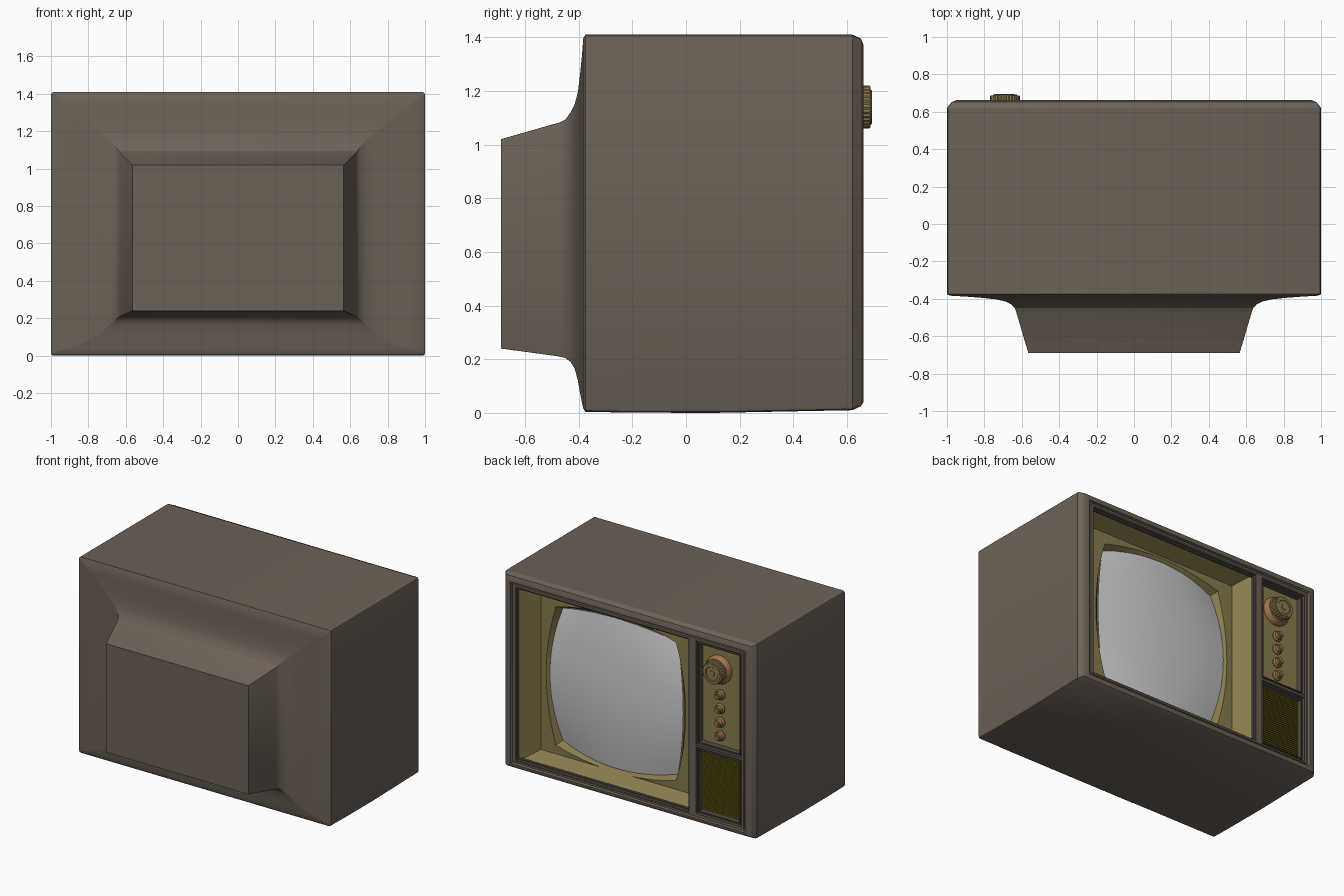
import bpy, bmesh, math

if "Cube" in bpy.data.objects:
    bpy.data.objects.remove(bpy.data.objects["Cube"])


def material(name, rgb):
    m = bpy.data.materials.new(name)
    m.diffuse_color = (*rgb, 1)
    m.use_nodes = True
    m.node_tree.nodes["Principled BSDF"].inputs["Base Color"].default_value = m.diffuse_color
    return m


BROWN = material("brown_case", (0.15, 0.12, 0.095))
DARK = material("dark_trim", (0.085, 0.07, 0.058))
GOLD = material("gold_trim", (0.25, 0.2, 0.075))
OLIVE = material("olive_grille", (0.17, 0.14, 0.01))
COPPER = material("copper_knob", (0.36, 0.19, 0.08))


def finish(name, bm, mat=None, closed=True, smooth=None):
    if closed:
        bmesh.ops.recalc_face_normals(bm, faces=bm.faces)
    else:  # open surfaces look towards +y
        bm.normal_update()
        if sum(f.normal.y * f.calc_area() for f in bm.faces) < 0:
            bmesh.ops.reverse_faces(bm, faces=bm.faces)
    me = bpy.data.meshes.new(name)
    bm.to_mesh(me)
    bm.free()
    ob = bpy.data.objects.new(name, me)
    bpy.context.collection.objects.link(ob)
    if mat:
        me.materials.append(mat)
    if smooth:
        bpy.ops.object.select_all(action='DESELECT')
        ob.select_set(True)
        bpy.context.view_layer.objects.active = ob
        bpy.ops.object.shade_smooth_by_angle(angle=math.radians(smooth))
    return ob


def loft(name, rings, mat, caps=True, smooth=None):
    bm = bmesh.new()
    vs = [[bm.verts.new(p) for p in r] for r in rings]
    n = len(vs[0])
    for a, b in zip(vs, vs[1:]):
        for i in range(n):
            j = (i + 1) % n
            bm.faces.new((a[i], a[j], b[j], b[i]))
    if caps:
        bm.faces.new(vs[0])
        bm.faces.new(vs[-1])
    return finish(name, bm, mat, caps, smooth)


def rect(y, x0, x1, z0, z1, r=0.0):
    """Rectangle at depth y, with small rounded corners if r > 0."""
    pts = []
    for k, (cx, cz) in enumerate(((x1 - r, z1 - r), (x0 + r, z1 - r), (x0 + r, z0 + r), (x1 - r, z0 + r))):
        for a in ((0, 45, 90) if r else (0,)):
            t = math.radians(a + 90 * k)
            pts.append((cx + r * math.cos(t), y, cz + r * math.sin(t)))
    return pts


def box(name, x0, x1, y0, y1, z0, z1, mat):
    return loft(name, [rect(y0, x0, x1, z0, z1), rect(y1, x0, x1, z0, z1)], mat)


def frame(name, x0, x1, z0, z1, mat, steps):
    """Stepped moulding; each step is (y, inset)."""
    return loft(name, [rect(y, x0 + i, x1 - i, z0 + i, z1 - i) for y, i in steps], mat, False)


def lathe(name, x, z, profile, mat, n=32, flute=0.0):
    rings = []
    for r, y in profile:
        rings.append([(x + (r - flute * (i % 2)) * math.cos(2 * math.pi * i / n), y,
                       z + (r - flute * (i % 2)) * math.sin(2 * math.pi * i / n)) for i in range(n)])
    return loft(name, rings, mat, True, None if flute else 35)


# cabinet: picture-tube housing, flared back, box and front lip: (y, half x, z low, z high, corner)
shell = [(-0.69, .565, .24, 1.02, .001), (-0.47, .63, .21, 1.083, .001), (-0.45, .637, .205, 1.093, .001),
         (-0.43, .655, .19, 1.12, .001), (-0.415, .685, .165, 1.15, .001), (-0.403, .735, .12, 1.195, .002),
         (-0.395, .81, .075, 1.26, .002), (-0.388, .9, .04, 1.33, .004), (-0.383, .985, .017, 1.395, .01),
         (-0.375, 1.0, .004, 1.41, .015), (-0.2, 1.0, .001, 1.41, .015), (.1, 1.0, 0, 1.41, .015),
         (.62, 1.0, .01, 1.41, .015), (.652, .975, .025, 1.395, .01), (.662, .95, .04, 1.37, .005),
         (.662, .932, .052, 1.355, .003), (.645, .928, .056, 1.351, .003), (.645, .915, .066, 1.34, .003),
         (.652, .912, .069, 1.336, .003), (.652, .9, .077, 1.326, .003), (.4, .9, .077, 1.326, .003)]
loft("cabinet", [rect(y, -hx, hx, z0, z1, r) for y, hx, z0, z1, r in shell], BROWN, smooth=25)

# screen glass: bulged barrel outline
CX, CZ = 0.198, 0.69


def barrel(s, t, k=1.0, y=None):
    depth = 0.55 - 0.045 * (s * s + t * t)
    return (CX + k * (.457 + .073 * (1 - t * t)) * s, depth if y is None else y,
            CZ + k * (.475 + .065 * (1 - s * s)) * t)


N = 10
g = [2 * i / N - 1 for i in range(N + 1)]
bm = bmesh.new()
grid = [[bm.verts.new(barrel(s, t)) for t in g] for s in g]
for i in range(N):
    for j in range(N):
        bm.faces.new((grid[i][j], grid[i + 1][j], grid[i + 1][j + 1], grid[i][j + 1]))
finish("screen", bm, None, False, 5)

# screen surround: slanted gold walls, mask plate and rim round the glass
edge = ([(s, -1) for s in g[:-1]] + [(1, t) for t in g[:-1]]
        + [(-s, 1) for s in g[:-1]] + [(-1, -t) for t in g[:-1]])


def wall(y, x0, x1, z0, z1):
    return [((x0 + x1) / 2 + (x1 - x0) / 2 * s, y, (z0 + z1) / 2 + (z1 - z0) / 2 * t) for s, t in edge]


loft("screen_surround", [wall(.64, -.475, .88, .075, 1.328), wall(.51, -.40, .795, .13, 1.27),
                         [barrel(s, t, 1.045, .512) for s, t in edge],
                         [(x, y - .012, z) for x, y, z in (barrel(s, t, 1.0) for s, t in edge)]],
     GOLD, False, 25)
frame("screen_frame", -.49, .902, .072, 1.33, DARK, [(.655, 0), (.655, .01), (.64, .013), (.64, .022), (.625, .024)])

# divider and control column mouldings
box("divider", -.535, -.485, .42, .652, .07, 1.33, BROWN)
steps = [(.652, 0), (.652, .01), (.635, .013), (.635, .022), (.643, .025), (.643, .03), (.59, .033)]
frame("control_frame", -.905, -.525, .565, 1.33, DARK, steps)
frame("speaker_frame", -.905, -.525, .07, .565, DARK, steps)
box("control_plate", -.877, -.553, .5, .605, .593, 1.302, GOLD)

# speaker grille: backing with fine slats
box("speaker_panel", -.877, -.553, .5, .605, .098, .537, OLIVE)
for i in range(28):
    z = .103 + i * .0154
    box(f"speaker_slat_{i + 1}", -.875, -.555, .6, .613, z, z + .009, OLIVE)

# tuning knob: copper skirt, fluted gold grip, dimpled cap
KX, KZ = -.69, 1.14
lathe("tuning_skirt", KX, KZ, [(.1, .6), (.1, .622), (.088, .648), (.06, .652)], COPPER)
lathe("tuning_grip", KX, KZ, [(.08, .645), (.081, .65), (.08, .682), (.076, .688)], GOLD, 56, .004)
lathe("tuning_cap", KX, KZ, [(.066, .68), (.064, .692), (.05, .694), (.046, .69), (.02, .69), (.018, .694),
                             (.01, .694)], GOLD)

# row of small knobs
for i in range(4):
    z = .96 - i * .098
    lathe(f"small_knob_skirt_{i + 1}", -.7, z, [(.036, .6), (.036, .613), (.028, .622)], COPPER, 20)
    lathe(f"small_knob_{i + 1}", -.7, z, [(.026, .615), (.025, .643), (.021, .648), (.01, .649)], COPPER, 20)
    lathe(f"small_knob_cap_{i + 1}", -.7, z, [(.014, .645), (.013, .653)], GOLD, 16)
